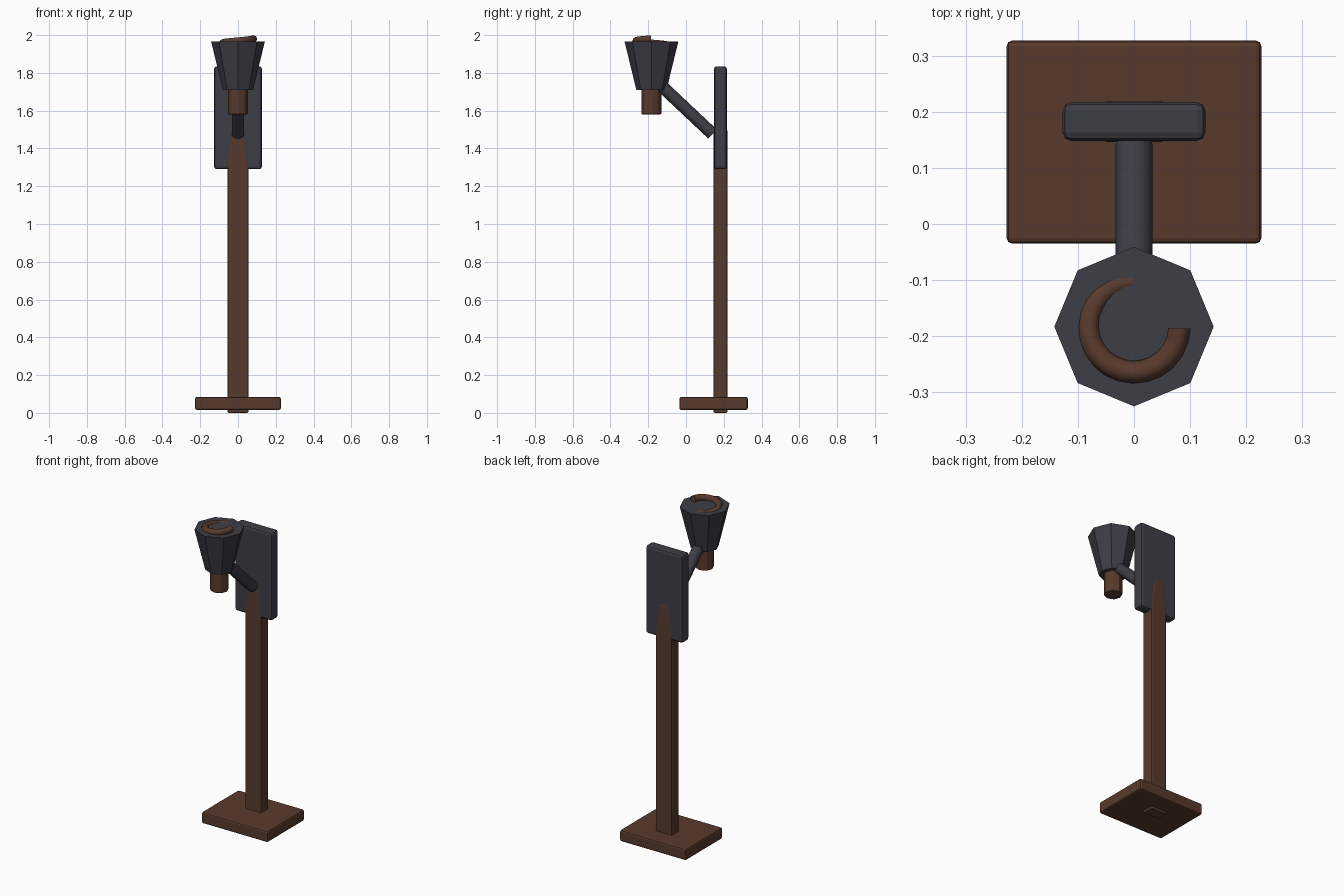
import bpy
import bmesh
from math import cos, sin, radians
from mathutils import Vector

cube = bpy.data.objects.get("Cube")
if cube:
    bpy.data.objects.remove(cube, do_unlink=True)


def make_material(name, colour):
    mat = bpy.data.materials.new(name)
    mat.use_nodes = True
    mat.diffuse_color = colour
    mat.node_tree.nodes["Principled BSDF"].inputs["Base Color"].default_value = colour
    return mat


WOOD = make_material("dark wood", (0.098, 0.042, 0.025, 1))
IRON = make_material("dark iron", (0.048, 0.047, 0.062, 1))


def finish(name, bm, mat, bevel=0):
    bmesh.ops.recalc_face_normals(bm, faces=bm.faces)
    mesh = bpy.data.meshes.new(name)
    bm.to_mesh(mesh)
    bm.free()
    mesh.materials.append(mat)
    obj = bpy.data.objects.new(name, mesh)
    bpy.context.collection.objects.link(obj)
    if bevel:
        mod = obj.modifiers.new("Bevel", 'BEVEL')
        mod.width = bevel
        mod.segments = 2
    return obj


def slab(name, outline, y0, y1, mat, bevel):
    """Extrude a front outline of (x, z) points from y0 to y1."""
    bm = bmesh.new()
    face = bm.faces.new([bm.verts.new((x, y0, z)) for x, z in outline])
    ext = bmesh.ops.extrude_face_region(bm, geom=[face])
    verts = [v for v in ext["geom"] if isinstance(v, bmesh.types.BMVert)]
    bmesh.ops.translate(bm, verts=verts, vec=(0, y1 - y0, 0))
    return finish(name, bm, mat, bevel)


def box_outline(half, z0, z1):
    return [(-half, z0), (half, z0), (half, z1), (-half, z1)]


def rod(name, start, end, r0, r1, sides, mat, bevel=0):
    """Tapered prism between two points, with a corner on the x axis."""
    start, end = Vector(start), Vector(end)
    axis = end - start
    bm = bmesh.new()
    bmesh.ops.create_cone(bm, cap_ends=True, segments=sides,
                          radius1=r0, radius2=r1, depth=axis.length)
    turn = Vector((0, 0, 1)).rotation_difference(axis).to_matrix()
    bmesh.ops.rotate(bm, verts=bm.verts, cent=(0, 0, 0), matrix=turn)
    bmesh.ops.translate(bm, verts=bm.verts, vec=(start + end) / 2)
    return finish(name, bm, mat, bevel)


# Stand
slab("base", box_outline(0.227, 0.015, 0.085), -0.035, 0.327, WOOD, 0.01)
post_outline = [(-0.055, 0), (0.055, 0), (0.055, 1.3), (0.03, 1.5),
                (-0.03, 1.5), (-0.055, 1.3)]
slab("post", post_outline, 0.1465, 0.2185, WOOD, 0.006)
slab("back_plate", box_outline(0.127, 1.29, 1.835), 0.148, 0.217, IRON, 0.015)

# Bracket and torch
TORCH_Y = -0.183
rod("bracket_arm", (0, 0.141, 1.476), (0, -0.15, 1.75), 0.033, 0.033, 12, IRON)
rod("torch_handle", (0, TORCH_Y, 1.58), (0, TORCH_Y, 1.75), 0.053, 0.053, 8, WOOD, 0.005)
rod("torch_cup", (0, TORCH_Y, 1.71), (0, TORCH_Y, 1.965), 0.08, 0.142, 8, IRON)

# Rising open ring in the top of the cup
bm = bmesh.new()
steps, sides, previous = 18, 10, None
for i in range(steps + 1):
    t = i / steps
    a = radians(90 + 268 * t)
    ring = []
    for j in range(sides):
        b = radians(360 * j / sides)
        r = 0.081 + 0.02 * cos(b)
        ring.append(bm.verts.new((r * cos(a), TORCH_Y + r * sin(a),
                                  1.946 + 0.034 * t + 0.02 * sin(b))))
    if previous:
        for j in range(sides):
            k = (j + 1) % sides
            bm.faces.new((previous[j], previous[k], ring[k], ring[j]))
    if i in (0, steps):
        bm.faces.new(ring)
    previous = ring
coil = finish("ember_coil", bm, WOOD)

# Soft shading on the rounded parts
for name in ("bracket_arm", "ember_coil"):
    obj = bpy.data.objects[name]
    bpy.ops.object.select_all(action='DESELECT')
    obj.select_set(True)
    bpy.context.view_layer.objects.active = obj
    bpy.ops.object.shade_smooth_by_angle(angle=radians(40))
